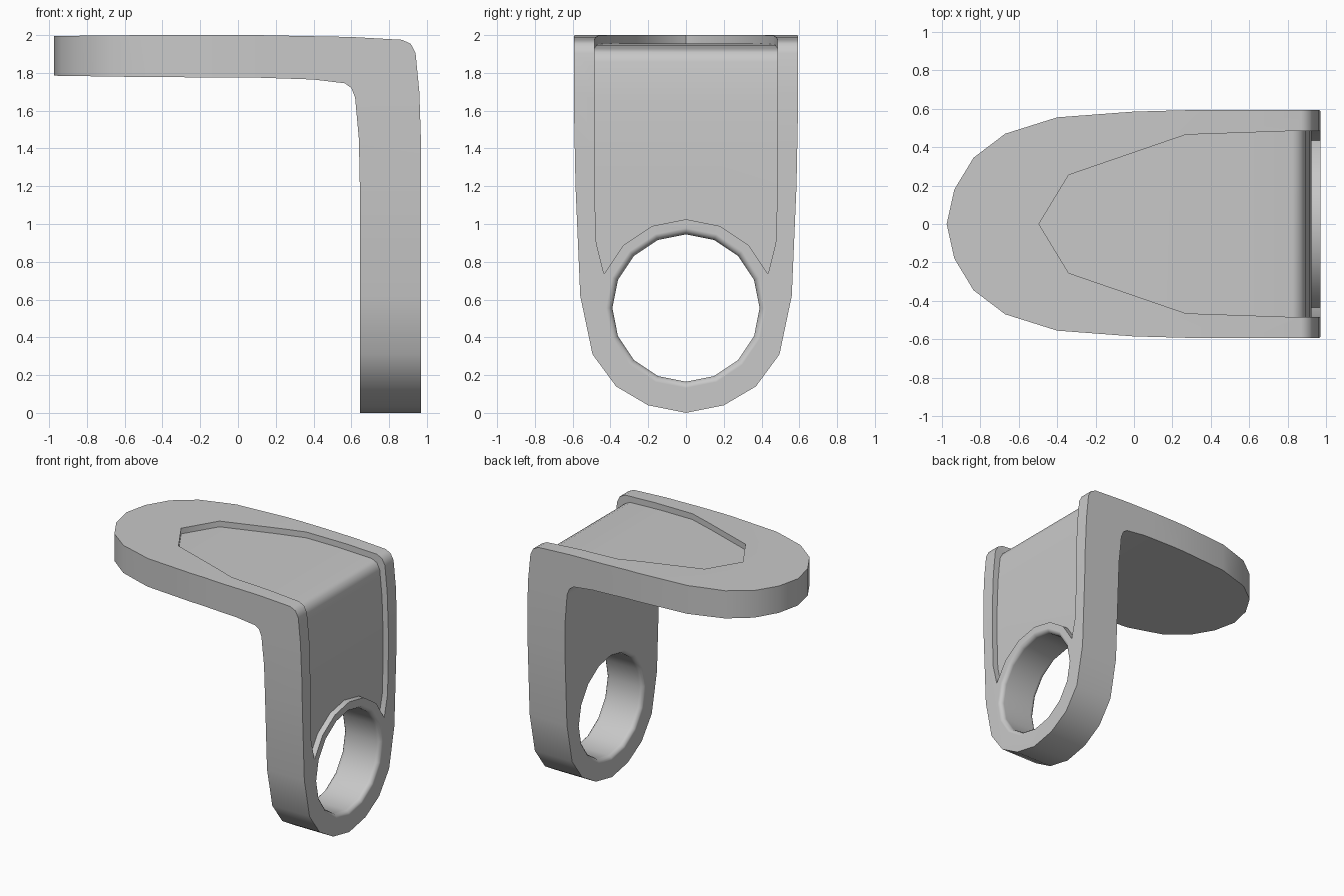
import bpy, bmesh
from math import sin, cos, pi, radians

if "Cube" in bpy.data.objects:
    bpy.data.objects.remove(bpy.data.objects["Cube"])

grey = bpy.data.materials.new("plain grey")
grey.use_nodes = True
grey.diffuse_color = (0.58, 0.58, 0.58, 1)
grey.node_tree.nodes["Principled BSDF"].inputs["Base Color"].default_value = grey.diffuse_color


def solid(name, rings):
    """Closed solid skinned through a list of equal-length rings of points."""
    bm = bmesh.new()
    loops = [[bm.verts.new(p) for p in ring] for ring in rings]
    n = len(loops[0])
    for a, b in zip(loops, loops[1:]):
        for i in range(n):
            j = (i + 1) % n
            bm.faces.new((a[i], a[j], b[j], b[i]))
    bm.faces.new(loops[0])
    bm.faces.new(loops[-1])
    bmesh.ops.recalc_face_normals(bm, faces=bm.faces)
    mesh = bpy.data.meshes.new(name)
    bm.to_mesh(mesh)
    bm.free()
    mesh.materials.append(grey)
    ob = bpy.data.objects.new(name, mesh)
    bpy.context.collection.objects.link(ob)
    return ob


def prism(name, outline, axis, lo, hi):
    """Extrude a flat outline along an axis."""
    place = {"X": lambda u, v, t: (t, u, v),
             "Y": lambda u, v, t: (u, t, v),
             "Z": lambda u, v, t: (v, u, t)}[axis]
    return solid(name, [[place(u, v, t) for u, v in outline] for t in (lo, hi)])


def mirrored(half):
    return half + [(-u, v) for u, v in reversed(half) if u > 0]


def combine(target, cutter, operation):
    """Apply a boolean and remove the helper."""
    mod = target.modifiers.new("shape", "BOOLEAN")
    mod.object, mod.operation, mod.solver = cutter, operation, "EXACT"
    bpy.ops.object.select_all(action="DESELECT")
    bpy.context.view_layer.objects.active = target
    target.select_set(True)
    bpy.ops.object.modifier_apply(modifier=mod.name)
    bpy.data.objects.remove(cutter)


# Bent plate: outer and inner side of the L profile (x, z)
outer = [(-1.1, 1.994), (-0.5, 2), (0.1, 2), (0.6, 1.99), (0.87, 1.975),
         (0.915, 1.953), (0.94, 1.905), (0.96, 1.7), (0.97, 1.4), (0.97, -0.1)]
inner = [(0.645, -0.1), (0.645, 1.2), (0.64, 1.45), (0.62, 1.67), (0.6, 1.72),
         (0.565, 1.745), (0.4, 1.765), (0.1, 1.775), (-0.5, 1.778), (-1.1, 1.787)]
bracket = prism("bracket", outer + inner, "Y", -0.8, 0.8)

# Rounded ends: outline of the upright tab (y, z) and of the shelf (y, x)
tab = mirrored([(0, 0), (0.2, 0.04), (0.37, 0.14), (0.495, 0.31), (0.56, 0.62),
                (0.585, 1.2), (0.593, 1.6), (0.593, 2.3)])
shelf = mirrored([(0, -0.975), (0.18, -0.935), (0.345, -0.835), (0.47, -0.67),
                  (0.555, -0.4), (0.585, 0), (0.593, 0.3), (0.593, 1.2)])
combine(bracket, prism("tab_outline", tab, "X", -1.3, 1.3), "INTERSECT")
combine(bracket, prism("shelf_outline", shelf, "Z", -0.3, 2.3), "INTERSECT")

# Shallow recess that runs over the bend and stops around the hole
DEPTH, HOLE_Z, SEGMENTS = 0.045, 0.555, 16
floor = [(x - DEPTH, z - DEPTH) for x, z in outer]
recess = prism("recess", floor + [(1.2, -0.145), (1.2, 2.2), (-1.145, 2.2)], "Y", -0.8, 0.8)
arch = [(0.47 * sin(k * pi / 8), HOLE_Z + 0.47 * cos(k * pi / 8)) for k in range(4)]
recess_tab = mirrored(arch + [(0.475, 0.9), (0.485, 1.2), (0.485, 2.5)])
recess_shelf = mirrored([(0, -0.495), (0.255, -0.34), (0.465, 0.27), (0.485, 0.85), (0.485, 1.5)])
combine(recess, prism("recess_tab", recess_tab, "X", -1.4, 1.4), "INTERSECT")
combine(recess, prism("recess_shelf", recess_shelf, "Z", -0.4, 2.4), "INTERSECT")
combine(bracket, recess, "DIFFERENCE")

# Round hole with softened rims
RADIUS, SOFT = 0.39, 0.035
arc = [(SOFT * (1 - cos(a)), RADIUS + SOFT * (1 - sin(a))) for a in (0, pi / 6, pi / 3, pi / 2)]
stations = [(0.5, RADIUS + SOFT)] + [(0.6445 + d, r) for d, r in arc]
stations += [(0.9705 - d, r) for d, r in reversed(arc)] + [(1.1, RADIUS + SOFT)]
turns = [2 * pi * k / SEGMENTS for k in range(SEGMENTS)]
hole = solid("hole", [[(x, r * sin(a), HOLE_Z + r * cos(a)) for a in turns] for x, r in stations])
combine(bracket, hole, "DIFFERENCE")

# Smooth shading with crisp edges
bpy.ops.object.shade_smooth_by_angle(angle=radians(40))
weighted = bracket.modifiers.new("clean_normals", "WEIGHTED_NORMAL")
weighted.keep_sharp = True
